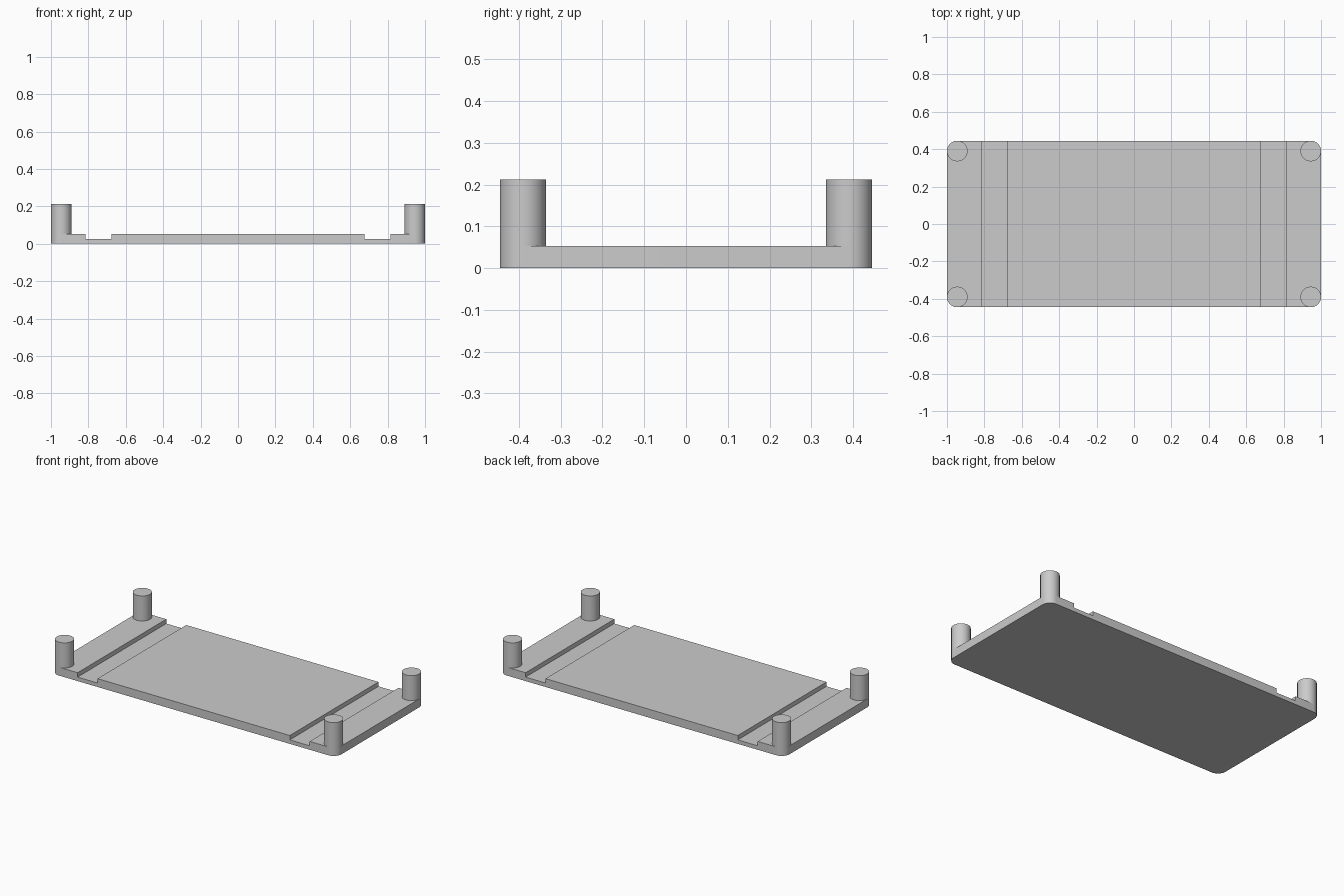
import bpy
import bmesh
import math
from mathutils import Matrix

cube = bpy.data.objects.get("Cube")
if cube:
    bpy.data.objects.remove(cube, do_unlink=True)

HALF_X, HALF_Y = 1.0, 0.445
TOP, GROOVE_FLOOR, POST_TOP = 0.053, 0.025, 0.212
GROOVE_IN, GROOVE_OUT = 0.675, 0.815
RADIUS = 0.055

grey = bpy.data.materials.new("plain grey")
colour = (0.6, 0.6, 0.6, 1.0)
grey.use_nodes = True
grey.diffuse_color = colour
grey.node_tree.nodes["Principled BSDF"].inputs["Base Color"].default_value = colour


def make_object(name, bm):
    bmesh.ops.recalc_face_normals(bm, faces=bm.faces[:])
    mesh = bpy.data.meshes.new(name)
    bm.to_mesh(mesh)
    bm.free()
    mesh.materials.append(grey)
    obj = bpy.data.objects.new(name, mesh)
    bpy.context.collection.objects.link(obj)
    bpy.ops.object.select_all(action="DESELECT")
    obj.select_set(True)
    bpy.context.view_layer.objects.active = obj
    bpy.ops.object.shade_smooth_by_angle(angle=math.radians(30))
    return obj


# Base plate: grooved profile extruded front to back, with rounded corners
half = [(HALF_X, 0), (HALF_X, TOP), (GROOVE_OUT, TOP), (GROOVE_OUT, GROOVE_FLOOR),
        (GROOVE_IN, GROOVE_FLOOR), (GROOVE_IN, TOP)]
profile = half + [(-x, z) for x, z in reversed(half)]
bm = bmesh.new()
side = bm.faces.new([bm.verts.new((x, -HALF_Y, z)) for x, z in profile])
extruded = bmesh.ops.extrude_face_region(bm, geom=[side])["geom"]
bmesh.ops.translate(bm, vec=(0, 2 * HALF_Y, 0),
                    verts=[v for v in extruded if isinstance(v, bmesh.types.BMVert)])
corners = [e for e in bm.edges
           if all(abs(v.co.x) > HALF_X - 0.001 for v in e.verts)
           and abs(e.verts[0].co.z - e.verts[1].co.z) > 0.01]
bmesh.ops.bevel(bm, geom=corners, offset=RADIUS, segments=12, profile=0.5,
                affect="EDGES")
make_object("base_plate", bm)

# Corner posts: open at the bottom, flush with the rounded corners
for x_name, sx in (("left", 1), ("right", -1)):
    for y_name, sy in (("front", -1), ("back", 1)):
        bm = bmesh.new()
        centre = (sx * (HALF_X - RADIUS), sy * (HALF_Y - RADIUS), (TOP + POST_TOP) / 2)
        bmesh.ops.create_cone(bm, cap_ends=True, segments=48, radius1=RADIUS,
                              radius2=RADIUS, depth=POST_TOP - TOP,
                              matrix=Matrix.Translation(centre))
        bottom = [f for f in bm.faces if f.calc_center_median().z < TOP + 0.001]
        bmesh.ops.delete(bm, geom=bottom, context="FACES_ONLY")
        make_object(f"{y_name}_{x_name}_post", bm)
